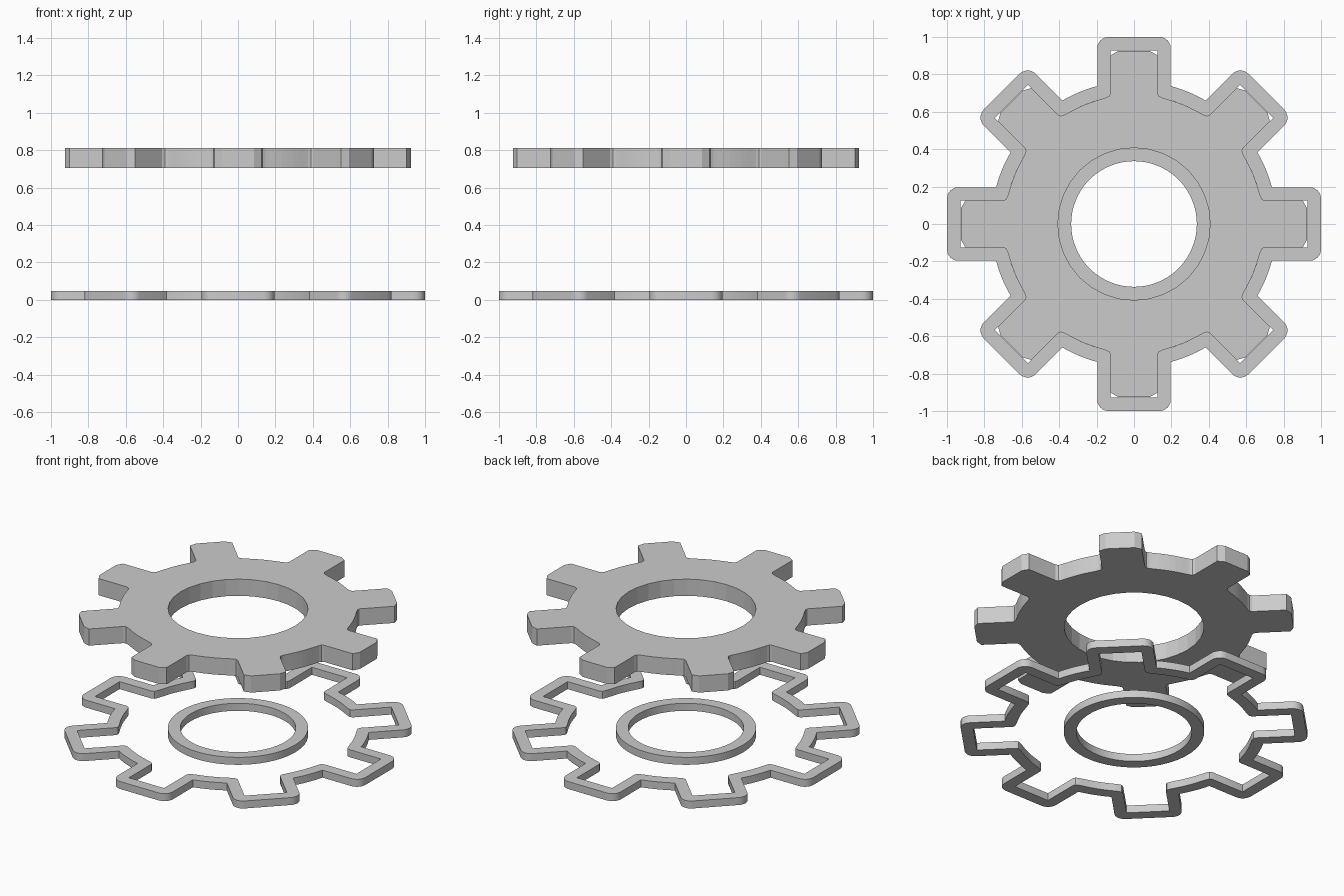
import bpy, bmesh
from math import sin, cos, pi, atan2

if "Cube" in bpy.data.objects:
    bpy.data.objects.remove(bpy.data.objects["Cube"])

TEETH = 8
STEP = 2 * pi / TEETH


def circle(r, n):
    return [(r * cos(2 * pi * i / n), r * sin(2 * pi * i / n)) for i in range(n)]


def gear_loop(half, root, segs):
    """Repeat half a tooth (radial, sideways points from tip to root), mirrored, joined by root arcs."""
    tooth = [(x, -y) for x, y in reversed(half)] + half
    a0 = atan2(half[-1][1], half[-1][0])
    pts = []
    for k in range(TEETH):
        a = k * STEP
        pts += [(x * cos(a) - y * sin(a), x * sin(a) + y * cos(a)) for x, y in tooth]
        for i in range(1, segs):
            t = a + a0 + (STEP - 2 * a0) * i / segs
            pts.append((root * cos(t), root * sin(t)))
    return pts


def plate(name, loops, z0, z1, smooth=False):
    """Fill outlines (inner loops become holes) and give them thickness."""
    cu = bpy.data.curves.new(name, 'CURVE')
    cu.dimensions = '2D'
    cu.fill_mode = 'BOTH'
    cu.extrude = (z1 - z0) / 2
    for loop in loops:
        sp = cu.splines.new('POLY')
        sp.points.add(len(loop) - 1)
        for p, (x, y) in zip(sp.points, loop):
            p.co = (x, y, 0, 1)
        sp.use_cyclic_u = True
    ob = bpy.data.objects.new(name, cu)
    bpy.context.collection.objects.link(ob)
    ob.location.z = (z0 + z1) / 2
    bpy.ops.object.select_all(action='DESELECT')
    ob.select_set(True)
    bpy.context.view_layer.objects.active = ob
    bpy.ops.object.convert(target='MESH')
    ob = bpy.context.view_layer.objects.active
    bm = bmesh.new()
    bm.from_mesh(ob.data)
    bmesh.ops.remove_doubles(bm, verts=bm.verts, dist=1e-5)
    bmesh.ops.recalc_face_normals(bm, faces=bm.faces)
    for f in bm.faces:
        f.smooth = False
    bm.to_mesh(ob.data)
    bm.free()
    if smooth:
        bpy.ops.object.shade_smooth_by_angle(angle=pi / 6)
    return ob


# Tooth outlines: fillet at the root shared by the gear and the frame opening
fillet = [(0.70, 0.125), (0.685, 0.132), (0.677, 0.147), (0.671, 0.165)]
gear_half = [(0.925, 0.085), (0.902, 0.125)] + fillet
inner_half = [(0.928, 0.125)] + fillet
corner = [(0.94 + 0.06 * cos(i * pi / 12), 0.136 + 0.06 * sin(i * pi / 12)) for i in range(7)]
outer_half = corner + [(0.737, 0.196)]

# Raised gear
plate("gear", [gear_loop(gear_half, 0.69, 6), circle(0.407, 32)], 0.705, 0.812)

# Outline frame on the ground
plate("gear_outline", [gear_loop(outer_half, 0.763, 8), gear_loop(inner_half, 0.69, 8)],
      0.0, 0.048, True)

# Centre ring on the ground
plate("centre_ring", [circle(0.408, 64), circle(0.336, 64)], 0.0, 0.048, True)
